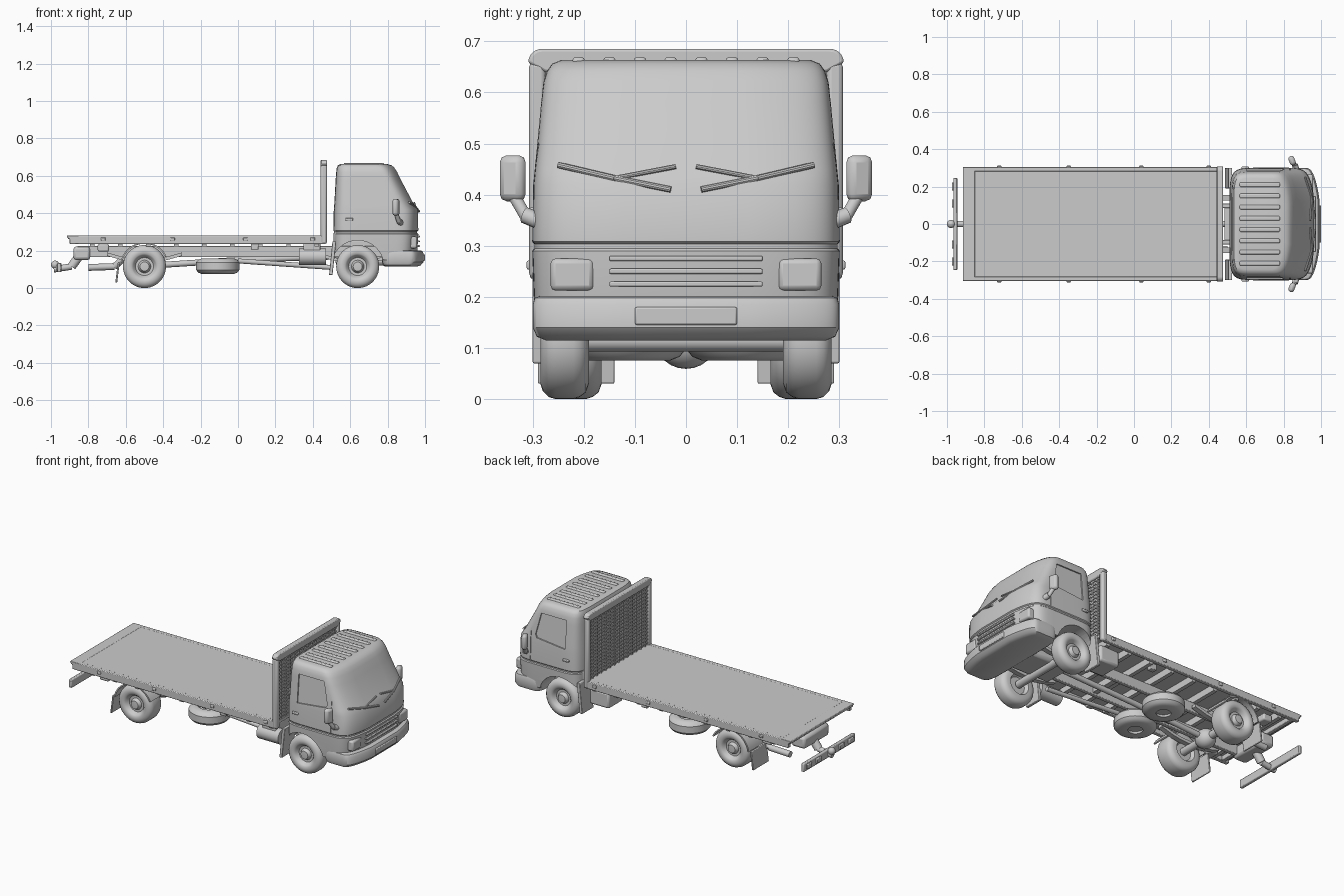
import bpy, bmesh, math
from mathutils import Vector

if "Cube" in bpy.data.objects:
    bpy.data.objects.remove(bpy.data.objects["Cube"])


def finish(name, bm, bevel=0.0, angle=35, seg=2):
    bmesh.ops.recalc_face_normals(bm, faces=bm.faces)
    me = bpy.data.meshes.new(name)
    bm.to_mesh(me)
    bm.free()
    ob = bpy.data.objects.new(name, me)
    bpy.context.collection.objects.link(ob)
    if bevel:
        m = ob.modifiers.new("bevel", 'BEVEL')
        m.width, m.segments, m.limit_method = bevel, seg, 'ANGLE'
    smooth(ob, angle)
    return ob


def smooth(ob, angle=35):
    bpy.ops.object.select_all(action='DESELECT')
    ob.select_set(True)
    bpy.context.view_layer.objects.active = ob
    bpy.ops.object.shade_smooth_by_angle(angle=math.radians(angle))


def box(name, x, y, z, bevel=0.0):
    bm = bmesh.new()
    bmesh.ops.create_cube(bm, size=1)
    for v in bm.verts:
        v.co = [r[0] + (c + .5) * (r[1] - r[0]) for c, r in zip(v.co, (x, y, z))]
    return finish(name, bm, bevel)


def prism(name, pts, y0, y1, bevel=0.0):
    """Extrude an xz outline along y; y0/y1 may be functions of z."""
    f0, f1 = [f if callable(f) else (lambda z, f=f: f) for f in (y0, y1)]
    bm = bmesh.new()
    a = [bm.verts.new((x, f0(z), z)) for x, z in pts]
    b = [bm.verts.new((x, f1(z), z)) for x, z in pts]
    bm.faces.new(a)
    bm.faces.new(b[::-1])
    for i in range(len(pts)):
        j = (i + 1) % len(pts)
        bm.faces.new((a[i], a[j], b[j], b[i]))
    return finish(name, bm, bevel)


def lathe(name, prof, loc, axis, n=40):
    """Spin (offset, radius) points around axis."""
    bm = bmesh.new()
    vs = [bm.verts.new((r, 0, h)) for h, r in prof]
    es = [bm.edges.new(p) for p in zip(vs, vs[1:])]
    bmesh.ops.spin(bm, geom=vs + es, cent=(0, 0, 0), axis=(0, 0, 1), angle=2 * math.pi, steps=n)
    bmesh.ops.remove_doubles(bm, verts=bm.verts, dist=1e-5)
    rot = Vector((0, 0, 1)).rotation_difference(Vector(axis))
    for v in bm.verts:
        v.co = rot @ v.co + Vector(loc)
    return finish(name, bm)


def rod(name, a, b, r, n=16):
    d = Vector(b) - Vector(a)
    return lathe(name, [(0, 0), (0, r), (d.length, r), (d.length, 0)], a, d.normalized(), n)


def loft(name, rings, bow, p=7, n=72):
    """Stack rounded-rectangle rings (z, x_back, x_front, half_width)."""
    bm = bmesh.new()
    loops = []
    for z, xb, xf, w in rings:
        loop = []
        for i in range(n):
            t = 2 * math.pi * (i + .5) / n
            c, s = math.cos(t), math.sin(t)
            u = math.copysign(abs(c) ** (2 / p), c)
            v = math.copysign(abs(s) ** (2 / p), s)
            x = (xb + xf) / 2 + u * (xf - xb) / 2 - bow * v * v * max(u, 0)
            loop.append(bm.verts.new((x, v * w, z)))
        loops.append(loop)
    for a, b in zip(loops, loops[1:]):
        for i in range(n):
            j = (i + 1) % n
            bm.faces.new((a[i], a[j], b[j], b[i]))
    bm.faces.new(loops[0][::-1])
    bm.faces.new(loops[-1])
    return finish(name, bm)


def arc(cx, cz, r, a0, a1, n=20):
    return [(cx + r * math.cos(math.radians(a0 + (a1 - a0) * i / n)),
             cz + r * math.sin(math.radians(a0 + (a1 - a0) * i / n))) for i in range(n + 1)]


FX, RX, WZ, WR = 0.64, -0.50, 0.115, 0.115

# Cab shell with panel crease, sloping windscreen and tapered sides
RINGS = [(.15, .515, .955, .293), (.20, .510, .965, .298), (.290, .510, .970, .301),
         (.295, .513, .964, .297), (.303, .513, .964, .297), (.308, .510, .970, .301),
         (.42, .512, .967, .299), (.45, .515, .945, .296), (.58, .522, .876, .284),
         (.62, .525, .857, .279), (.642, .528, .843, .272), (.656, .534, .828, .262),
         (.663, .548, .805, .245)]
cab = loft("cab", RINGS, .035)


def ring_at(z, k):
    for a, b in zip(RINGS, RINGS[1:]):
        if a[0] <= z <= b[0]:
            return a[k] + (b[k] - a[k]) * (z - a[0]) / (b[0] - a[0])


def front(y, z):
    return Vector((ring_at(z, 2) - .035 * (y / ring_at(z, 3)) ** 2, y, z))


# Cut wheel arches, side windows and door seams into the cab
cutters = [prism("arch_cutter", arc(FX, WZ, .14, 0, 342, 38), -.4, .4)]
window = [(.605, .60), (.775, .60), (.805, .47), (.795, .45), (.605, .43)]
for s in (-1, 1):
    cutters.append(prism("window_cutter", window, lambda z: s * (ring_at(z, 3) - .008), s * .4))
    for x0, x1, top in ((.555, .559, .615), (.832, .836, .50)):
        zs = (.31, .415, .45, top)
        seam = [(x0, z) for z in zs] + [(x1, z) for z in zs[::-1]]
        cutters.append(prism("seam_cutter", seam, lambda z: s * (ring_at(z, 3) - .005), s * .4))
for c in cutters:
    m = cab.modifiers.new("cut", 'BOOLEAN')
    m.operation, m.object, m.solver = 'DIFFERENCE', c, 'EXACT'
    bpy.context.view_layer.objects.active = cab
    bpy.ops.object.modifier_apply(modifier=m.name)
    bpy.data.objects.remove(c)
smooth(cab)

# Front bumper, grille, lamps and wipers
loft("front_bumper", [(.115, .785, .965, .275), (.122, .775, .985, .292), (.14, .77, 1.0, .30),
                      (.185, .77, 1.0, .30), (.198, .775, .992, .296), (.202, .78, .98, .285)], .045)
box("number_plate", (.985, 1.0), (-.1, .1), (.145, .18), .004)
for z in (.225, .25, .275):
    box("grille_bar", (.93, .972), (-.15, .15), (z - .005, z + .005), .003)
for s in (-1, 1):
    box("headlamp", (.90, .958), (s * .18, s * .265), (.212, .275), .01)
    for a, b in (((.25, .458), (.14, .432)), ((.14, .432), (.03, .41))):
        rod("wiper", front(s * a[0], a[1]), front(s * b[0], b[1]), .006, 10)
    rod("wiper_arm", front(s * .14, .432), front(s * .02, .455), .005, 10)

# Roof ribs
for i in range(8):
    y = -.21 + .06 * i
    box("roof_rib", (.565, .78), (y - .012, y + .012), (.65, .669), .006)

# Mirrors and door handles
for s in (-1, 1):
    ob = box("mirror", (-.016, .016), (-.026, .026), (-.045, .045), .014)
    ob.location, ob.rotation_euler = (.845, s * .339, .432), (0, 0, s * .35)
    rod("mirror_arm", (.845, s * .338, .40), (.86, s * .312, .355), .012)
    rod("mirror_foot", (.86, s * .316, .36), (.872, s * .28, .345), .016)
    box("door_handle", (.575, .615), (s * .295, s * .307), (.36, .375), .004)

# Load deck: plate, side rails, sloped tail and crossbeams
box("deck_plate", (-.91, .47), (-.30, .30), (.262, .28))
prism("deck_tail", [(-.915, .281), (-.915, .272), (-.87, .236), (-.85, .236), (-.85, .281)], -.305, .305, .003)
for s in (-1, 1):
    box("deck_side_rail", (-.90, .47), (s * .28, s * .305), (.236, .281), .004)
    for x in (-.72, -.35, .04, .40):
        box("side_marker", (x - .012, x + .012), (s * .30, s * .312), (.253, .271), .004)
for i in range(9):
    x = -.78 + .15 * i
    box("crossbeam", (x - .012, x + .012), (-.285, .285), (.222, .264))

# Headboard with frame and mesh
for s in (-1, 1):
    box("headboard_post", (.442, .476), (s * .275, s * .307), (.236, .66), .01)
bm = bmesh.new()
outer = arc(.282, .658, .027, 0, 90, 8) + arc(-.282, .658, .027, 90, 180, 8)
inner = [(y, z) for y, z in ((.276, .640), (-.276, .640))]
vs = [[bm.verts.new((x, y, z)) for y, z in outer + inner[::-1]] for x in (.442, .476)]
bm.faces.new(vs[0])
bm.faces.new(vs[1][::-1])
for i in range(len(vs[0])):
    j = (i + 1) % len(vs[0])
    bm.faces.new((vs[0][i], vs[0][j], vs[1][j], vs[1][i]))
finish("headboard_top", bm, .006)
box("headboard_panel", (.456, .462), (-.28, .28), (.27, .65))
for i in range(17):
    z = .295 + .021 * i
    box("mesh_bar_horizontal", (.450, .468), (-.28, .28), (z - .004, z + .004))
for i in range(13):
    y = -.252 + .042 * i
    box("mesh_bar_vertical", (.448, .470), (y - .004, y + .004), (.27, .65))

# Wheels
for name, x, y0, y1 in (("front", FX, .19, .285), ("rear", RX, .165, .285)):
    w = y1 - y0
    prof = [(.02, 0), (.02, .05), (0, .062), (0, .085), (.006, .102), (.018, .111), (.03, WR), (w - .03, WR),
            (w - .016, .111), (w - .005, .10), (w, .085), (w - .002, .068), (w - .007, .062),
            (w - .014, .056), (w - .026, .048), (w - .026, .034), (w - .016, .030), (w - .006, .024), (w - .004, 0)]
    for s in (-1, 1):
        lathe(name + "_wheel", prof, (x, s * y0, WZ), (0, s, 0), 44)
    rod(name + "_axle", (x, -.2, WZ), (x, .2, WZ), .022)
spare = [(0, .04), (0, .085), (.008, .105), (.022, .116), (.062, .116), (.076, .105), (.084, .085),
         (.084, .066), (.06, .055), (.055, 0)]
for s in (-1, 1):
    lathe("spare_wheel", [(0.02, 0), (.02, .05)] + spare, (-.108, s * .117, .075), (0, 0, 1), 44)

# Rear mudguards and mud flaps
for s in (-1, 1):
    prism("rear_mudguard", arc(RX, WZ, .130, 25, 170) + arc(RX, WZ, .122, 170, 25), s * .15, s * .293)
    prism("rear_mud_flap", [(-.632, .14), (-.642, .14), (-.656, .03), (-.646, .03)], s * .14, s * .29, .003)
    prism("front_mud_flap", [(.505, .25), (.525, .25), (.505, .07), (.487, .07)], s * .19, s * .30, .003)

# Chassis rails, leaf springs and running gear
for s in (-1, 1):
    box("chassis_rail", (-.86, .88), (s * .085, s * .11), (.165, .225), .004)
    for x, h in ((RX, .155), (FX, .15)):
        pts = [(x + .2 * t, h + .035 * t * t) for t in (-1, -.6, -.3, 0, .3, .6, 1)]
        prism("leaf_spring", pts + [(a, b - .018) for a, b in pts[::-1]], s * .125, s * .155)
for x in (-.84, -.3, .2, .5):
    box("chassis_crossmember", (x - .015, x + .015), (-.1, .1), (.175, .215))
rod("drive_shaft_rear", (-.47, 0, .12), (0, 0, .15), .016)
rod("drive_shaft_front", (0, 0, .15), (.55, 0, .17), .016)
lathe("differential", [(.06 * math.cos(t * math.pi / 12), .056 * math.sin(t * math.pi / 12)) for t in range(13)],
      (RX, 0, WZ), (0, 1, 0), 24)
box("engine", (.52, .86), (-.10, .10), (.12, .27), .02)
rod("exhaust_pipe", (.50, -.13, .11), (.0, -.13, .145), .013)
rod("exhaust_pipe_rear", (-.80, .14, .11), (-.66, .14, .115), .018)
rod("exhaust_bend", (-.66, .14, .115), (-.60, .12, .17), .018)
rod("fuel_tank", (.325, -.245, .168), (.47, -.245, .168), .044, 24)
box("tank_bracket", (.35, .44), (-.27, -.09), (.19, .24), .005)
box("battery_box", (.33, .46), (.13, .27), (.13, .225), .012)
for s in (-1, 1):
    box("tail_lamp", (-.75, -.69), (s * .19, s * .26), (.195, .235), .008)
    box("toolbox_bracket", (.07, .11), (s * .24, s * .275), (.205, .24), .004)

# Tow hitch and rear bar
box("hitch_block", (-.88, -.79), (-.12, .12), (.15, .222), .015)
rod("hitch_drop", (-.85, 0, .17), (-.89, 0, .115), .024)
rod("hitch_tongue", (-.89, 0, .115), (-.985, 0, .10), .017)
lathe("hitch_ball", [(.022 * math.cos(t * math.pi / 10), .022 * math.sin(t * math.pi / 10)) for t in range(11)],
      (-.978, 0, .125), (0, 0, 1), 20)
box("rear_bar", (-.965, -.945), (-.247, .247), (.085, .135), .005)
for y in (-.20, -.11, .11, .20):
    box("rear_bar_lamp", (-.974, -.96), (y - .022, y + .022), (.095, .125), .004)
